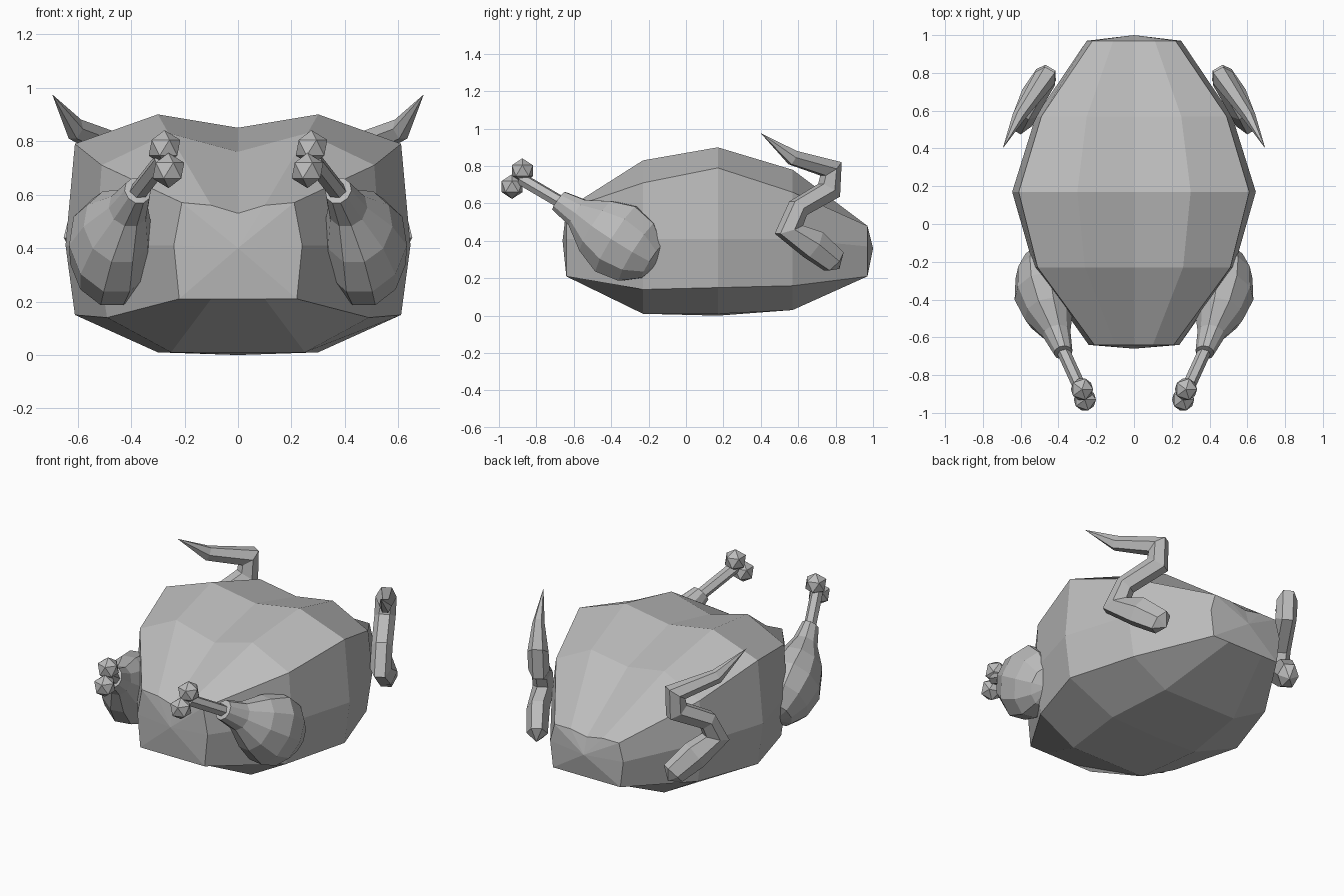
import bpy, bmesh, math
from mathutils import Vector

cube = bpy.data.objects.get("Cube")
if cube:
    bpy.data.objects.remove(cube, do_unlink=True)

skin = bpy.data.materials.new("grey skin")
skin.use_nodes = True
GREY = (0.5, 0.5, 0.5, 1)
skin.diffuse_color = GREY
skin.node_tree.nodes["Principled BSDF"].inputs["Base Color"].default_value = GREY


def finish(bm, name):
    bmesh.ops.recalc_face_normals(bm, faces=bm.faces)
    mesh = bpy.data.meshes.new(name)
    bm.to_mesh(mesh)
    bm.free()
    mesh.materials.append(skin)
    obj = bpy.data.objects.new(name, mesh)
    bpy.context.collection.objects.link(obj)
    return obj


def loft(bm, rings, start, end):
    """Skin closed rings of points and fan both ends to a tip."""
    rows = [[bm.verts.new(p) for p in ring] for ring in rings]
    n = len(rows[0])
    for a, b in zip(rows, rows[1:]):
        for i in range(n):
            j = (i + 1) % n
            bm.faces.new((a[i], a[j], b[j], b[i]))
    for row, tip in ((rows[0], start), (rows[-1], end)):
        centre = bm.verts.new(tip)
        for i in range(n):
            bm.faces.new((row[i], row[(i + 1) % n], centre))


def limb(name, path, flat_axis, sides, side):
    """Tube along (x, y, z, radius, thickness) stations; side mirrors in x."""
    pts = [Vector(p[:3]) for p in path]
    axis = Vector(flat_axis).normalized()
    rings = []
    for k in range(1, len(path) - 1):
        before = (pts[k] - pts[k - 1]).normalized()
        after = (pts[k + 1] - pts[k]).normalized()
        across = axis.cross(before + after).normalized()
        r, w = path[k][3:]
        ring = []
        for i in range(sides):
            t = math.tau * (i + 0.5) / sides
            ring.append(pts[k] + across * r * math.cos(t) + axis * w * math.sin(t))
        rings.append(ring)
    bm = bmesh.new()
    loft(bm, rings, pts[0], pts[-1])
    for v in bm.verts:
        v.co.x *= side
    return finish(bm, name)


# Body: half sections from belly centre to back centre, as (x, z)
sections = [
    (-0.64, [(0, .21), (.1, .21), (.22, .21), (.24, .41), (.21, .57), (.1, .56), (0, .53)]),
    (-0.23, [(0, .01), (.25, .01), (.49, .14), (.53, .41), (.51, .71), (.26, .83), (0, .76)]),
    (0.17, [(0, 0), (.3, .01), (.61, .15), (.645, .41), (.61, .79), (.3, .9), (0, .85)]),
    (0.57, [(0, .03), (.25, .03), (.48, .16), (.52, .41), (.49, .66), (.25, .78), (0, .74)]),
    (0.97, [(0, .21), (.12, .21), (.23, .21), (.25, .37), (.22, .48), (.11, .48), (0, .46)]),
]
rings = []
for y, half in sections:
    outline = half + [(-x, z) for x, z in half[-2:0:-1]]
    rings.append([(x, y, z) for x, z in outline])
bm = bmesh.new()
loft(bm, rings, (0, -0.66, 0.4), (0, 1.0, 0.36))
finish(bm, "body")

thigh = [(.505, -.15, .27, 0, 0), (.505, -.18, .29, .11, .08),
         (.49, -.26, .34, .19, .14), (.475, -.37, .41, .215, .16),
         (.45, -.48, .48, .165, .13), (.41, -.58, .55, .085, .075),
         (.375, -.68, .615, .06, .05), (.37, -.685, .62, 0, 0)]
bone = [(.39, -.64, .59, 0, 0), (.385, -.65, .595, .035, .035),
        (.28, -.88, .73, .035, .035), (.275, -.89, .735, 0, 0)]
wing = [(.695, .40, .975, 0, 0), (.61, .57, .845, .045, .035),
        (.47, .775, .785, .07, .06), (.47, .765, .67, .07, .06),
        (.565, .60, .575, .06, .06), (.59, .55, .46, .085, .06),
        (.535, .68, .38, .09, .065), (.465, .79, .29, .075, .06),
        (.45, .82, .25, 0, 0)]

for side, label in ((1, "left"), (-1, "right")):
    limb(label + "_thigh", thigh, (1, -0.2, 0), 10, side)
    limb(label + "_leg_bone", bone, (1, -0.45, 0), 6, side)
    limb(label + "_wing", wing, (0.86, 0.51, 0), 6, side)
    # Knuckles at the end of the bone
    for part, spot in (("upper", (.275, -.875, .775)), ("lower", (.26, -.93, .69))):
        bm = bmesh.new()
        bmesh.ops.create_icosphere(bm, subdivisions=1, radius=0.066)
        knuckle = finish(bm, f"{label}_{part}_knuckle")
        knuckle.location = (spot[0] * side, spot[1], spot[2])
